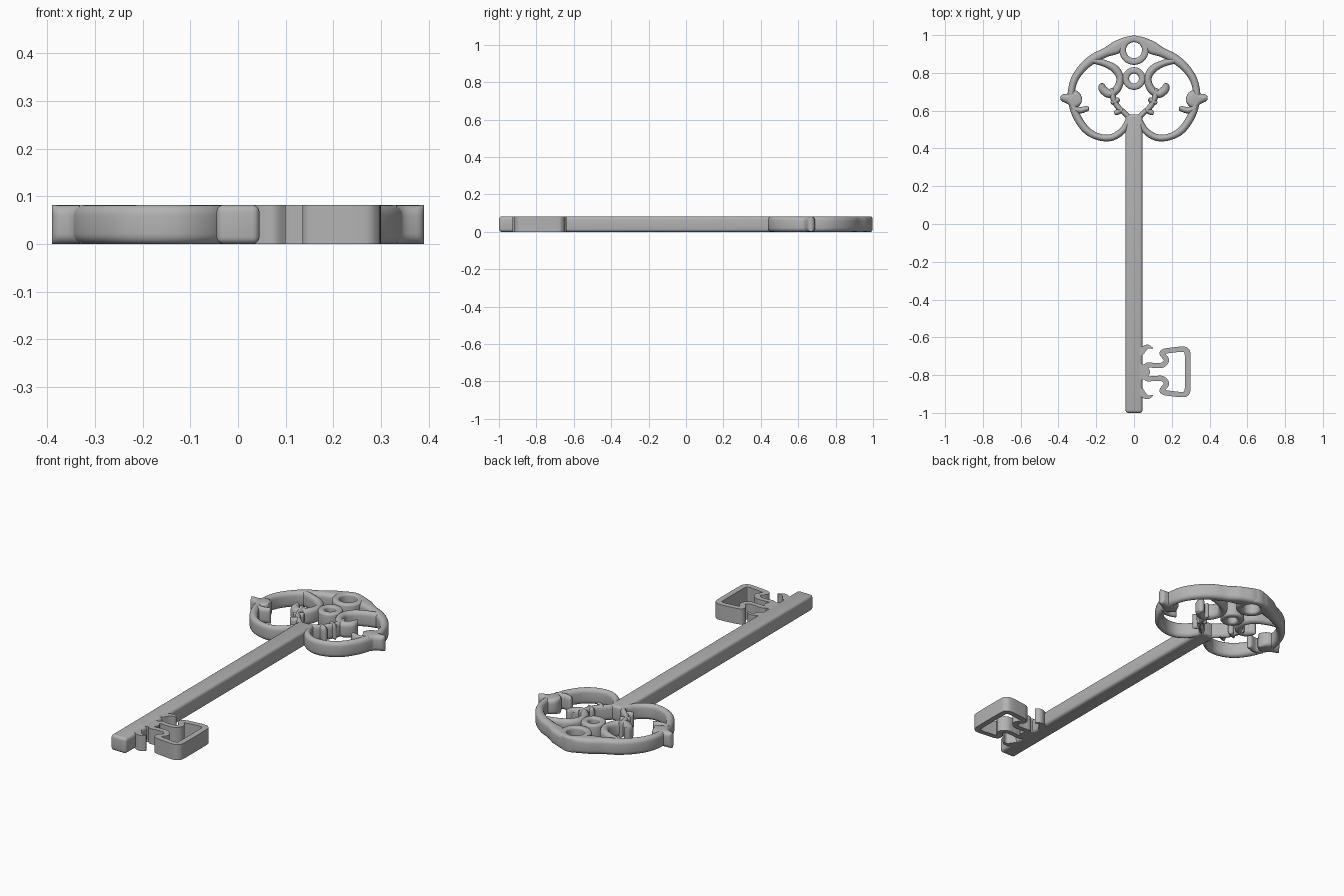
import bpy, bmesh
from math import sin, cos, pi
from mathutils import Vector

if "Cube" in bpy.data.objects:
    bpy.data.objects.remove(bpy.data.objects["Cube"])

THICK = 0.082

metal = bpy.data.materials.new("grey metal")
metal.use_nodes = True
GREY = (0.45, 0.45, 0.45, 1)
metal.diffuse_color = GREY
metal.node_tree.nodes["Principled BSDF"].inputs["Base Color"].default_value = GREY


def finish(name, bm, mirror=False):
    bmesh.ops.recalc_face_normals(bm, faces=bm.faces)
    mesh = bpy.data.meshes.new(name)
    bm.to_mesh(mesh)
    bm.free()
    mesh.materials.append(metal)
    ob = bpy.data.objects.new(name, mesh)
    bpy.context.collection.objects.link(ob)
    bpy.ops.object.select_all(action='DESELECT')
    ob.select_set(True)
    bpy.context.view_layer.objects.active = ob
    bpy.ops.object.shade_smooth_by_angle(angle=0.7)
    if mirror:
        ob.modifiers.new("mirror", 'MIRROR').use_mirror_merge = False
    return ob


def smooth_path(points, closed, steps=8):
    """Catmull-Rom through (x, y, width) points."""
    p = [Vector(q) for q in points]
    n = len(p)
    get = (lambda i: p[i % n]) if closed else (lambda i: p[max(0, min(n - 1, i))])
    out = []
    for i in range(n if closed else n - 1):
        a, b, c, d = (get(i + k) for k in (-1, 0, 1, 2))
        for s in range(steps):
            t = s / steps
            out.append(0.5 * (2 * b + (c - a) * t + (2 * a - 5 * b + 4 * c - d) * t * t
                              + (3 * b - a - 3 * c + d) * t ** 3))
    return out if closed else out + [p[-1]]


def section(half, bevel):
    """Rounded rectangle as (offset, z) pairs."""
    if bevel == 0:
        return [(half, 0), (half, THICK), (-half, THICK), (-half, 0)]
    r = min(bevel, half)
    pts = []
    for q, (sx, sz) in enumerate([(1, 1), (-1, 1), (-1, -1), (1, -1)]):
        for k in range(5):
            a = (q + k / 4) * pi / 2
            pts.append((sx * (half - r) + r * cos(a),
                        THICK / 2 + sz * (THICK / 2 - bevel) + bevel * sin(a)))
    return pts


def ribbon(name, points, bevel=0.022, closed=False, mirror=False):
    """Sweep a section of changing width along a flat path, with round ends."""
    path = smooth_path(points, closed)
    n = len(path)
    rings = []
    for i, p in enumerate(path):
        a = path[i - 1] if closed or i else p
        b = path[(i + 1) % n] if closed or i < n - 1 else p
        t = (b - a).xy.normalized()
        rings.append((p.xy, t, p.z / 2))
    if not closed:
        def cap(end, sign):
            c, t, h = end
            return [(c + t * sign * h * sin(k * pi / 10), t, max(h * cos(k * pi / 10), 0.001))
                    for k in range(1, 6)]
        rings = cap(rings[0], -1)[::-1] + rings + cap(rings[-1], 1)
    bm = bmesh.new()
    loops = []
    for c, t, h in rings:
        loops.append([bm.verts.new((c.x - t.y * o, c.y + t.x * o, z))
                      for o, z in section(h, bevel)])
    m = len(loops[0])
    for i in range(len(loops) if closed else len(loops) - 1):
        l0, l1 = loops[i], loops[(i + 1) % len(loops)]
        for j in range(m):
            bm.faces.new((l0[j], l0[(j + 1) % m], l1[(j + 1) % m], l1[j]))
    if not closed:
        bm.faces.new(loops[0])
        bm.faces.new(loops[-1])
    return finish(name, bm, mirror)


def ring(name, y, radius, width):
    pts = [(radius * cos(k * pi / 6), y + radius * sin(k * pi / 6), width) for k in range(12)]
    ribbon(name, pts, bevel=0.012, closed=True)


# Shaft
bm = bmesh.new()
bmesh.ops.create_cube(bm, size=1)
for v in bm.verts:
    v.co = (v.co.x * 0.09, -0.21 + v.co.y * 1.58, (v.co.z + 0.5) * THICK)
bmesh.ops.bevel(bm, geom=bm.edges[:], offset=0.015, segments=4, profile=0.5, affect='EDGES')
finish("shaft", bm)

# Bow: outer rim with side points, mirrored left to right
ribbon("bow_rim", [(0, 0.98, 0.03), (0.045, 0.972, 0.036), (0.09, 0.937, 0.068),
                   (0.15, 0.908, 0.05), (0.21, 0.878, 0.05), (0.265, 0.835, 0.045),
                   (0.31, 0.775, 0.04), (0.33, 0.71, 0.038), (0.326, 0.65, 0.045),
                   (0.305, 0.575, 0.042), (0.255, 0.5, 0.04), (0.19, 0.462, 0.036),
                   (0.12, 0.458, 0.036), (0.06, 0.495, 0.036), (0.03, 0.55, 0.03)], mirror=True)
ribbon("bow_side_point", [(0.325, 0.66, 0.1), (0.345, 0.663, 0.06), (0.368, 0.667, 0.044)],
       mirror=True)
ribbon("rim_inner_curl", [(0.315, 0.61, 0.035), (0.285, 0.602, 0.034), (0.252, 0.61, 0.03)],
       mirror=True)

# Bow: hanging hole and centre ring
ring("hanging_ring", 0.92, 0.06, 0.035)
ring("centre_ring", 0.77, 0.043, 0.034)

# Bow: scrolls and lower heart strands
ribbon("bow_scroll", [(0.21, 0.865, 0.035), (0.155, 0.85, 0.036), (0.1, 0.82, 0.042),
                      (0.073, 0.77, 0.04), (0.09, 0.715, 0.042), (0.13, 0.69, 0.045),
                      (0.162, 0.71, 0.045), (0.17, 0.728, 0.036)], mirror=True)
ribbon("heart_strand", [(0.115, 0.7, 0.04), (0.108, 0.66, 0.03), (0.085, 0.62, 0.03),
                        (0.055, 0.592, 0.028), (0.03, 0.567, 0.028)], mirror=True)
for i, (x, y) in enumerate([(0.11, 0.645), (0.092, 0.59)]):
    ribbon("strand_nub_%d" % i, [(x - 0.02, y + 0.01, 0.03), (x, y, 0.028)], mirror=True)

# Bit: sharp-edged frame with a waisted neck, symmetric about its middle line
MID = -0.783
half_frame = [(0.065, 0.032, 0.028), (0.11, 0.034, 0.026), (0.15, 0.036, 0.028),
              (0.172, 0.062, 0.028), (0.15, 0.095, 0.028), (0.158, 0.108, 0.028),
              (0.2, 0.115, 0.028), (0.255, 0.12, 0.028), (0.278, 0.112, 0.03),
              (0.284, 0.08, 0.03)]
frame = [(x, MID + d, w) for x, d, w in half_frame]
frame += [(x, MID - d, w) for x, d, w in reversed(half_frame)]
ribbon("bit_frame", frame, bevel=0, closed=True)

# Bit: neck root and the hooked tooth on each side
ribbon("bit_root", [(0.03, MID, 0.09), (0.055, MID, 0.075), (0.06, MID, 0.05)], bevel=0)
for name, s in (("upper_hook", 1), ("lower_hook", -1)):
    ribbon(name, [(0.035, MID + s * 0.105, 0.04), (0.055, MID + s * 0.125, 0.03),
                  (0.075, MID + s * 0.134, 0.02), (0.096, MID + s * 0.126, 0.008)], bevel=0)
